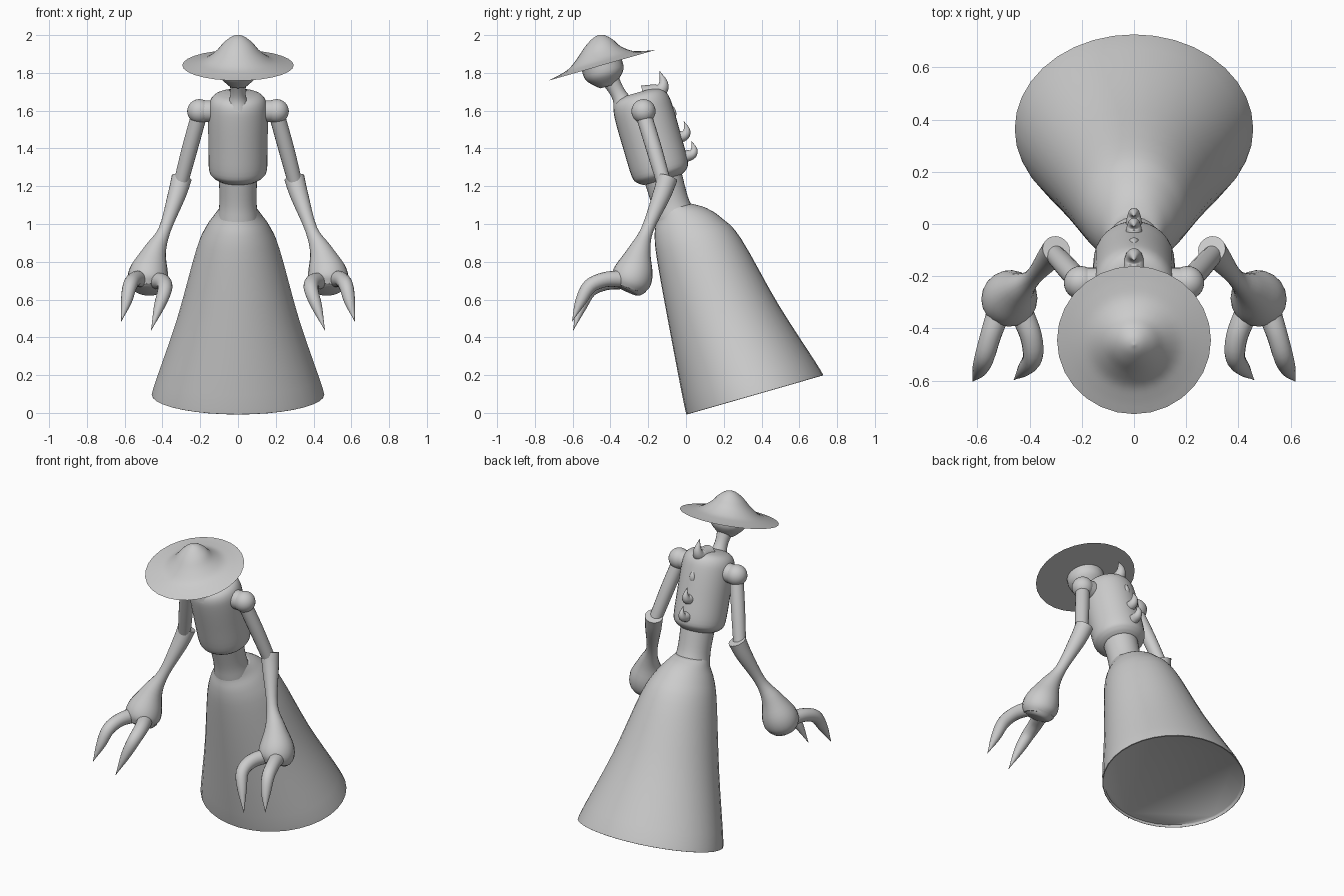
import bpy, bmesh, math
from mathutils import Vector

if "Cube" in bpy.data.objects:
    bpy.data.objects.remove(bpy.data.objects["Cube"])

grey = bpy.data.materials.new("plain_grey")
grey.use_nodes = True
COLOUR = (0.6, 0.6, 0.6, 1)
grey.diffuse_color = COLOUR
grey.node_tree.nodes["Principled BSDF"].inputs["Base Color"].default_value = COLOUR

LEAN = math.radians(16)
ACROSS = Vector((0, math.cos(LEAN), math.sin(LEAN)))
SIDE = Vector((1, 0, 0))


def refine(stations, steps):
    """Smooth the stations with a Catmull-Rom spline."""
    pts = [Vector(s) for s in stations]
    ext = [pts[0] * 2 - pts[1]] + pts + [pts[-1] * 2 - pts[-2]]
    out = []
    for a, b, c, d in zip(ext, ext[1:], ext[2:], ext[3:]):
        for i in range(steps):
            t = i / steps
            out.append(0.5 * (2 * b + (c - a) * t + (2 * a - 5 * b + 4 * c - d) * t ** 2
                              + (3 * b - a - 3 * c + d) * t ** 3))
    return out + [pts[-1]]


def skin(name, frames, sides):
    """Skin rings given as (centre, axis u, axis v) and cap both ends."""
    bm = bmesh.new()
    rings = []
    for centre, u, v in frames:
        ring = []
        for i in range(sides):
            a = math.tau * i / sides
            ring.append(bm.verts.new(centre + u * math.cos(a) + v * math.sin(a)))
        rings.append(ring)
    for low, high in zip(rings, rings[1:]):
        for i in range(sides):
            j = (i + 1) % sides
            bm.faces.new((low[i], low[j], high[j], high[i]))
    bm.faces.new(rings[0][::-1])
    bm.faces.new(rings[-1])
    bmesh.ops.recalc_face_normals(bm, faces=bm.faces)
    mesh = bpy.data.meshes.new(name)
    bm.to_mesh(mesh)
    bm.free()
    return finish(bpy.data.objects.new(name, mesh))


def finish(obj):
    if not obj.users_collection:
        bpy.context.collection.objects.link(obj)
    obj.data.materials.append(grey)
    bpy.ops.object.select_all(action='DESELECT')
    obj.select_set(True)
    bpy.context.view_layer.objects.active = obj
    bpy.ops.object.shade_smooth_by_angle(angle=math.radians(45))
    return obj


def leaning(name, stations, sides=32, steps=4):
    """Body part from (y, z, half width, half depth) rings tilted with the body."""
    frames = []
    for y, z, rx, ry in refine(stations, steps):
        frames.append((Vector((0, y, z)), SIDE * max(rx, 0.001), ACROSS * max(ry, 0.001)))
    return skin(name, frames, sides)


def tube(name, stations, sides=16, steps=4):
    """Limb from (x, y, z, radius) rings square to the path."""
    pts = refine(stations, steps)
    frames = []
    for i, p in enumerate(pts):
        ahead = pts[min(i + 1, len(pts) - 1)].xyz - pts[max(i - 1, 0)].xyz
        v = ahead.cross(SIDE).normalized()
        u = v.cross(ahead).normalized()
        r = max(p.w, 0.001)
        frames.append((p.xyz, u * r, v * r))
    return skin(name, frames, sides)


def axial(name, stations, base, sides=32, steps=4):
    """Leaning part from (height, radius, shift) measured from its base."""
    up = SIDE.cross(ACROSS)
    rows = []
    for h, r, shift in stations:
        c = Vector(base) + up * h + ACROSS * shift
        rows.append((c.y, c.z, r, r))
    return leaning(name, rows, sides, steps)


def both_sides(obj):
    """Copy a part from the left (+x) to the right."""
    name = obj.name
    obj.name = "left_" + name
    mod = obj.modifiers.new("mirror", 'MIRROR')
    mod.use_axis[0] = True
    mod.use_mirror_merge = False
    centre = bpy.data.objects.get("mirror_centre")
    if not centre:
        centre = bpy.data.objects.new("mirror_centre", None)
        bpy.context.collection.objects.link(centre)
        centre.hide_render = True
    mod.mirror_object = centre
    obj.name = name + "_pair"


# Skirt, waist and torso
leaning("skirt", [(0.358, 0.108, 0.44, 0.365), (0.353, 0.125, 0.45, 0.373),
                  (0.205, 0.49, 0.325, 0.297), (0.07, 0.86, 0.222, 0.23),
                  (0.012, 0.98, 0.17, 0.185), (-0.025, 1.045, 0.125, 0.14),
                  (-0.065, 1.08, 0.1, 0.1)], 36)
leaning("waist", [(-0.06, 1.04, 0.108, 0.108), (-0.085, 1.12, 0.098, 0.098),
                  (-0.125, 1.26, 0.102, 0.102)])
axial("torso", [(0, 0.105, 0), (0.02, 0.135, 0), (0.06, 0.154, 0), (0.2, 0.157, 0),
                (0.36, 0.157, 0), (0.43, 0.148, 0), (0.465, 0.12, 0), (0.48, 0.07, 0)],
      (0, -0.122, 1.235))

# Neck, head and hat
tube("neck", [(0, -0.325, 1.62, 0.065), (0, -0.345, 1.665, 0.045),
              (0, -0.37, 1.71, 0.04), (0, -0.41, 1.78, 0.05)])
axial("head", [(-0.115, 0.045, 0.005), (-0.1, 0.06, 0), (-0.05, 0.105, 0), (0.02, 0.11, 0)],
      (0, -0.445, 1.84), 20)
axial("hat", [(0, 0.295, 0), (0.012, 0.235, 0), (0.03, 0.175, 0), (0.07, 0.12, 0.003),
              (0.117, 0.077, 0.015), (0.148, 0.036, 0.023), (0.16, 0, 0.026)],
      (0, -0.445, 1.84), 28)

# Curved spikes down the back
for i, (y, z, size) in enumerate([(-0.2, 1.695, 1.3), (-0.13, 1.56, 0.95),
                                  (-0.055, 1.46, 0.95), (-0.013, 1.36, 0.9)]):
    curve = [(-0.02, -0.01, 0.04), (0.02, 0, 0.034), (0.052, 0.012, 0.028),
             (0.062, 0.042, 0.018), (0.046, 0.088, 0)]
    tube(f"back_spike_{i + 1}", [(0, y + a * size, z + b * size, r * size)
                                 for a, b, r in curve], 12)

# Shoulders
bpy.ops.mesh.primitive_uv_sphere_add(segments=24, ring_count=16, radius=0.064,
                                     location=(0.205, -0.225, 1.597))
ball = bpy.context.object
ball.name = "shoulder"
both_sides(finish(ball))
bpy.ops.mesh.primitive_cylinder_add(vertices=24, radius=0.058, depth=0.1,
                                    location=(0.155, -0.225, 1.597),
                                    rotation=(0, math.pi / 2, 0))
socket = bpy.context.object
socket.name = "shoulder_socket"
both_sides(finish(socket))

# Arms: the forearm swells into a hollow palm
both_sides(tube("upper_arm", [(0.205, -0.225, 1.58, 0.042), (0.255, -0.17, 1.4, 0.042),
                              (0.305, -0.115, 1.21, 0.038)]))
both_sides(tube("forearm", [(0.298, -0.098, 1.245, 0.054), (0.325, -0.13, 1.15, 0.048),
                            (0.388, -0.205, 0.97, 0.033), (0.438, -0.245, 0.86, 0.06),
                            (0.468, -0.273, 0.76, 0.1), (0.48, -0.292, 0.7, 0.106),
                            (0.482, -0.305, 0.66, 0.085)], 20))
both_sides(tube("palm_rim", [(0.481, -0.3, 0.675, 0.095), (0.483, -0.308, 0.655, 0.078),
                             (0.484, -0.312, 0.646, 0.06)], 20))

# Claws
both_sides(tube("outer_claw", [(0.52, -0.34, 0.71, 0.045), (0.55, -0.43, 0.705, 0.04),
                               (0.573, -0.51, 0.67, 0.038), (0.592, -0.56, 0.585, 0.028),
                               (0.618, -0.603, 0.485, 0)]))
both_sides(tube("inner_claw", [(0.43, -0.34, 0.7, 0.045), (0.395, -0.43, 0.69, 0.042),
                               (0.388, -0.51, 0.65, 0.038), (0.418, -0.555, 0.56, 0.028),
                               (0.46, -0.597, 0.437, 0)]))
